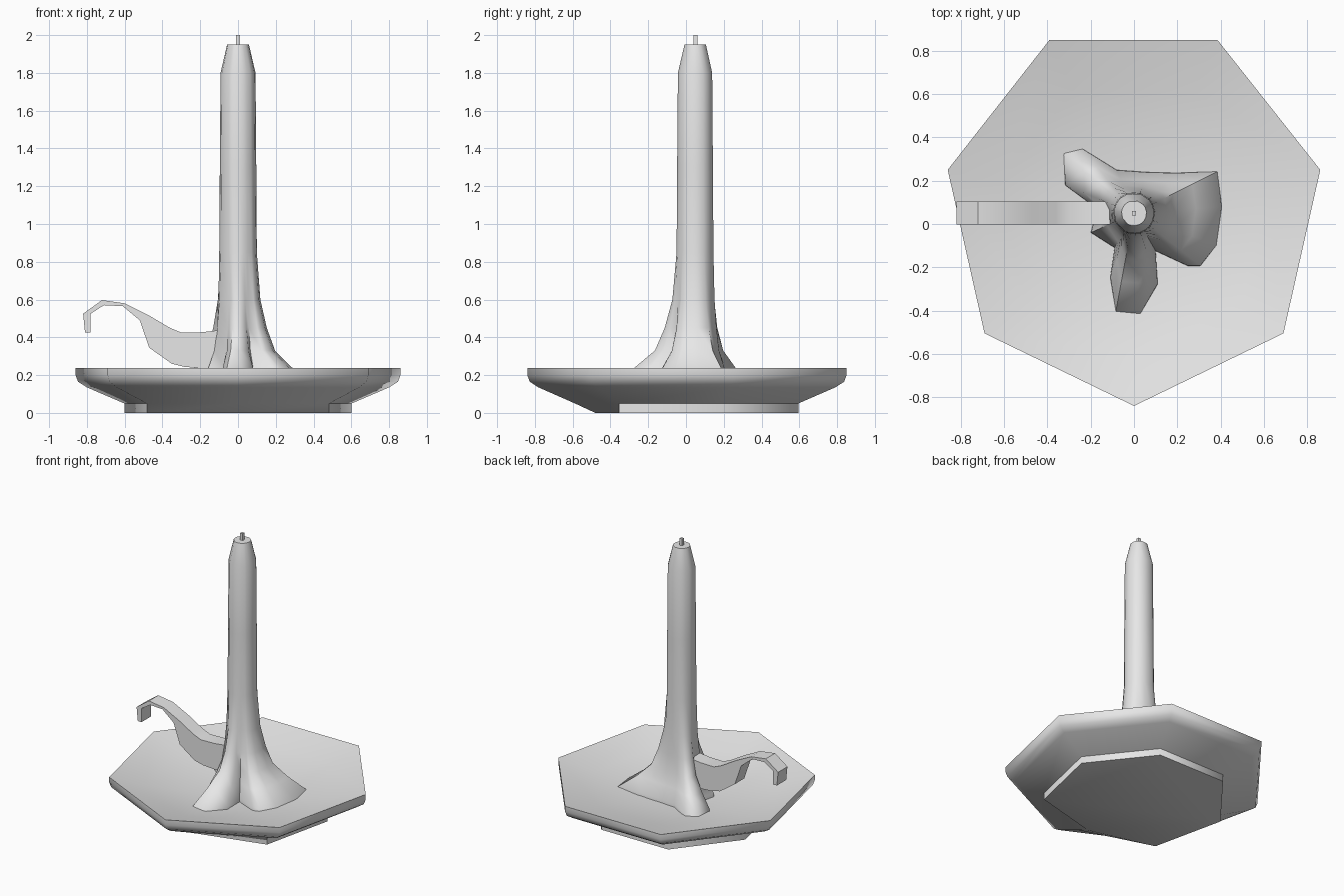
import bpy, bmesh, math
from mathutils import Vector

if "Cube" in bpy.data.objects:
    bpy.data.objects.remove(bpy.data.objects["Cube"])

grey = bpy.data.materials.new("plain grey")
grey.diffuse_color = (0.8, 0.8, 0.8, 1)
grey.use_nodes = True
grey.node_tree.nodes["Principled BSDF"].inputs["Base Color"].default_value = grey.diffuse_color


def make(name, rings, smooth=55):
    """Skin a stack of equal-length rings, cap both ends."""
    bm = bmesh.new()
    loops = [[bm.verts.new(p) for p in ring] for ring in rings]
    n = len(loops[0])
    for a, b in zip(loops, loops[1:]):
        for i in range(n):
            j = (i + 1) % n
            bm.faces.new((a[i], a[j], b[j], b[i]))
    bm.faces.new(loops[0][::-1])
    bm.faces.new(loops[-1])
    bmesh.ops.recalc_face_normals(bm, faces=bm.faces)
    me = bpy.data.meshes.new(name)
    bm.to_mesh(me)
    bm.free()
    me.materials.append(grey)
    ob = bpy.data.objects.new(name, me)
    bpy.context.collection.objects.link(ob)
    if smooth:
        bpy.ops.object.select_all(action='DESELECT')
        ob.select_set(True)
        bpy.context.view_layer.objects.active = ob
        bpy.ops.object.shade_smooth_by_angle(angle=math.radians(smooth))
    return ob


# Seven-sided dish: foot, flared underside, rim, shallow hollow
hept = [(0, -.84), (.69, -.505), (.86, .25), (.385, .85),
        (-.39, .85), (-.86, .25), (-.69, -.505)]
profile = [(.7, 0), (.7, .05), (.93, .135), (.985, .165), (1, .2), (1, .238),
           (.72, .175), (.4, .13), (.1, .12)]
rings = [[(x * s, y * s, z) for x, y in hept] for s, z in profile]
rings[0][0] = (0, -.48, 0)  # foot is cut short at the front
make("dish", rings)

# Candle column flaring into melted wax lobes
centre = Vector((0, .05))
puddle = [(.39, .245), (.41, .08), (.385, -.1), (.31, -.195), (.25, -.195),
          (.1, -.125), (.11, -.28), (.03, -.42), (-.085, -.41), (-.11, -.25),
          (-.09, -.11), (-.2, -.04), (-.17, .07), (-.32, .18), (-.33, .33),
          (-.24, .35), (-.08, .25), (.06, .24), (.2, .237)]
# height, column radius, share of the lobe spread
levels = [(.11, .1, 1), (.15, .1, .98), (.24, .1, .6), (.33, .1, .31),
          (.45, .1, .17), (.6, .1, .06), (.85, .1, 0), (1.3, .097, 0),
          (1.8, .093, 0), (1.95, .058, 0)]
rings = []
for z, r, w in levels:
    ring = []
    for p in puddle:
        d = Vector(p) - centre
        q = centre + d.normalized() * (r + (d.length - r) * w)
        ring.append((q.x, q.y, z))
    rings.append(ring)
make("candle", rings)

# Wick
make("wick", [[(x, .05 + y, z) for x, y in
               ((-.01, -.01), (.01, -.01), (.01, .01), (-.01, .01))]
              for z in (1.93, 2.0)], 0)

# Curled handle: side outline pushed through its thickness
outline = [(-.08, .44), (-.19, .427), (-.3, .425), (-.36, .45), (-.47, .515),
           (-.6, .58), (-.72, .597), (-.82, .525), (-.81, .425), (-.78, .425),
           (-.78, .525), (-.71, .57), (-.61, .565), (-.52, .49), (-.47, .345),
           (-.35, .26), (-.28, .243), (-.15, .235), (-.08, .235)]
make("handle", [[(x, y, z) for x, z in outline] for y in (-.003, .105)], 30)
